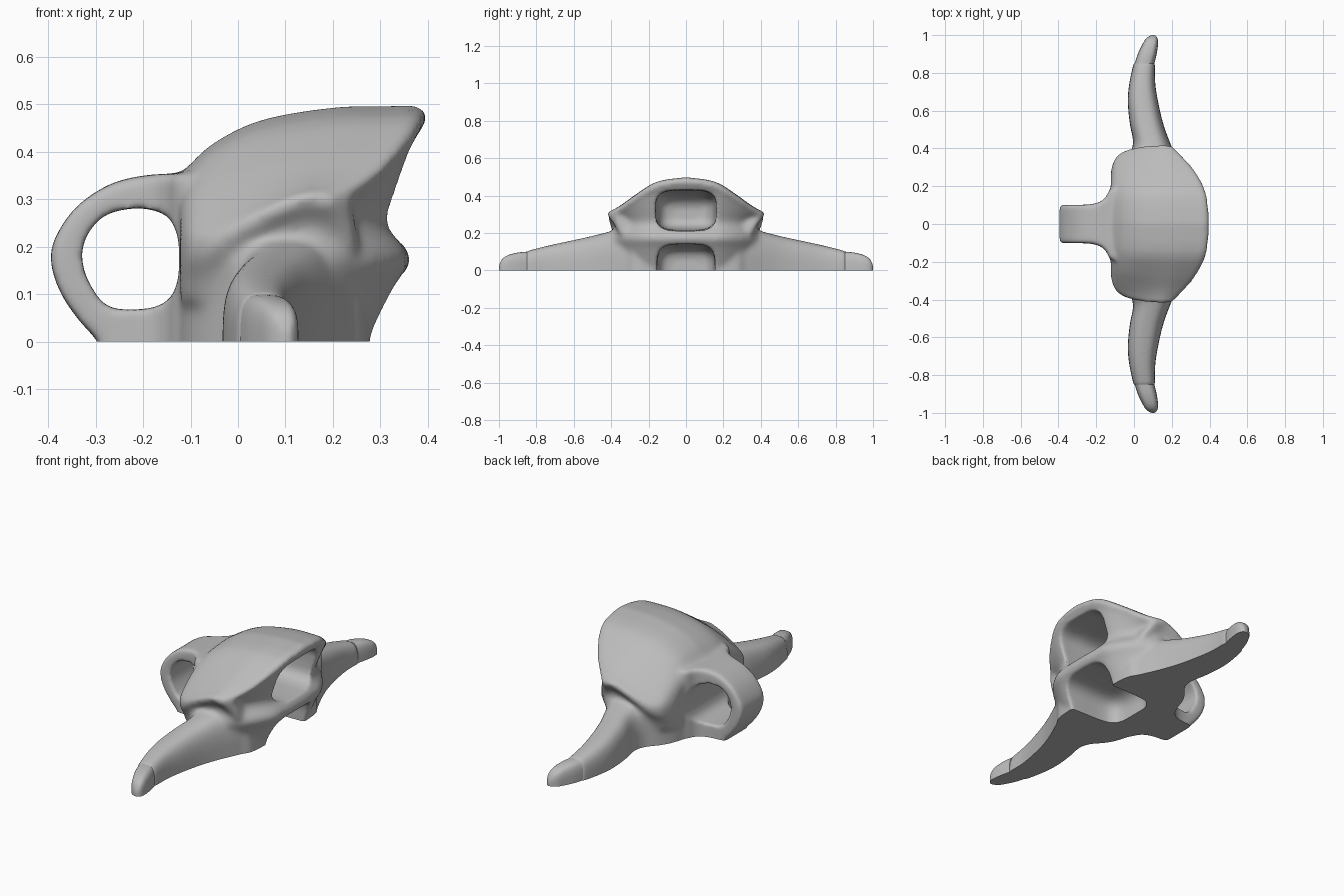
import bpy, bmesh, math

if "Cube" in bpy.data.objects:
    bpy.data.objects.remove(bpy.data.objects["Cube"])

grey = bpy.data.materials.new("plain_grey")
grey.use_nodes = True
grey.diffuse_color = (0.5, 0.5, 0.5, 1)
grey.node_tree.nodes["Principled BSDF"].inputs["Base Color"].default_value = (0.5, 0.5, 0.5, 1)


def smooth_rows(rows, steps=5):
    """Resample rows of numbers along a Catmull-Rom curve."""
    out = []
    for i in range(len(rows) - 1):
        a, b = rows[max(i - 1, 0)], rows[i]
        c, d = rows[i + 1], rows[min(i + 2, len(rows) - 1)]
        for k in range(steps):
            t = k / steps
            out.append([q + 0.5 * t * (r - p + t * (2*p - 5*q + 4*r - s + t * (3*(q - r) + s - p)))
                        for p, q, r, s in zip(a, b, c, d)])
    return out + [rows[-1]]


def loft(name, rings):
    """Closed skin over equal-length rings of points."""
    bm = bmesh.new()
    loops = [[bm.verts.new(p) for p in ring] for ring in rings]
    n = len(loops[0])
    for a, b in zip(loops, loops[1:]):
        for i in range(n):
            j = (i + 1) % n
            bm.faces.new((a[i], a[j], b[j], b[i]))
    bm.faces.new(loops[0])
    bm.faces.new(loops[-1])
    bmesh.ops.recalc_face_normals(bm, faces=bm.faces)
    mesh = bpy.data.meshes.new(name)
    bm.to_mesh(mesh)
    bm.free()
    obj = bpy.data.objects.new(name, mesh)
    bpy.context.collection.objects.link(obj)
    mesh.materials.append(grey)
    return obj


def prism(name, outline, axis, lo, hi):
    """Extrude a 2D outline along y or z."""
    place = (lambda u, v, d: (u, d, v)) if axis == "y" else (lambda u, v, d: (u, v, d))
    return loft(name, [[place(u, v, d) for u, v in outline] for d in (lo, hi)])


def bake(obj):
    bpy.ops.object.select_all(action="DESELECT")
    obj.select_set(True)
    bpy.context.view_layer.objects.active = obj
    bpy.ops.object.convert(target="MESH")


def boolean(obj, cutter, operation="DIFFERENCE"):
    mod = obj.modifiers.new("cut", "BOOLEAN")
    mod.operation, mod.object, mod.solver = operation, cutter, "EXACT"
    bake(obj)
    bpy.data.objects.remove(cutter)


def sign_pow(v, e):
    return math.copysign(abs(v) ** e, v)


def mirrored(rows):
    """Repeat rows for negative y, dropping a shared middle row at y = 0."""
    return rows + [(-r[0], *r[1:]) for r in reversed(rows) if r[0]]


# Domed shell: rows are x, half width, top, lip height, forward lean, bow, fullness
shell_rows = smooth_rows([
    (-0.122, 0.28, 0.35, 0.17, 0, 0, 0.45),
    (-0.10, 0.345, 0.375, 0.18, 0, 0, 0.5),
    (-0.05, 0.385, 0.42, 0.20, 0, 0, 0.65),
    (0.05, 0.41, 0.468, 0.255, 0.03, 0.01, 0.9),
    (0.20, 0.42, 0.494, 0.30, 0.08, 0.06, 1),
    (0.32, 0.42, 0.497, 0.30, 0.13, 0.13, 1),
    (0.38, 0.415, 0.497, 0.295, 0.15, 0.155, 1),
    (0.4, 0.40, 0.475, 0.29, 0.15, 0.16, 1)])
half = smooth_rows([(0, 1), (0.36, 0.89), (0.6, 0.59), (0.8, 0.28), (0.92, 0.12),
                    (1, 0.04), (0.99, -0.06), (0.92, -0.25), (0.86, -0.5)], 3)
section = half + [(-u, v) for u, v in reversed(half[1:])]
shell = loft("shell", [
    [(x + lean * min(0, z - 0.475) - bow * abs(u) ** 3, u * w, z)
     for u, z in ((u, lip + (v ** full if v > 0 else v) * (top - lip)) for u, v in section)]
    for x, w, top, lip, lean, bow, full in shell_rows])

# Core and cheeks: rows are y, back x, front setback, upper height factor
front = smooth_rows([(0.27, -0.06), (0.28, 0), (0.335, 0.12), (0.362, 0.165), (0.355, 0.195),
                     (0.327, 0.23), (0.32, 0.262), (0.338, 0.32), (0.367, 0.41)], 3)
core_rows = smooth_rows(mirrored([(0.38, -0.01, 0.16, 0.1), (0.3, -0.08, 0.075, 0.5),
                                  (0.2, -0.12, 0.014, 0.9), (0.1, -0.12, 0.002, 1),
                                  (0, -0.12, 0, 1)]))
core = loft("core", [
    [(x - setback, y, z if z < 0.262 else 0.262 + (z - 0.262) * k) for x, z in front]
    + [(0.1, y, 0.262 + 0.148 * k), (back, y, 0.22), (back, y, -0.06)]
    for y, back, setback, k in core_rows])


# Arms: rows are y, back x, front x, height
def arm_ring(y, x0, x1, h, e=0.65, inset=0.0):
    mid, r = (x0 + x1) / 2, (x1 - x0) / 2 - inset
    arc = [math.pi * k / 16 for k in range(17)]
    pts = [(mid + r * sign_pow(math.cos(a), e), y, (h - inset) * math.sin(a) ** e) for a in arc]
    return [(mid + r, y, -0.06)] + pts + [(mid - r, y, -0.06)]


arms = loft("arms", [arm_ring(*r) for r in smooth_rows(mirrored([
    (0.86, 0.0, 0.112, 0.102), (0.75, -0.024, 0.112, 0.13), (0.65, -0.033, 0.127, 0.152),
    (0.53, -0.022, 0.155, 0.178), (0.42, -0.005, 0.195, 0.205), (0.32, -0.05, 0.24, 0.235),
    (0.22, -0.11, 0.275, 0.25)]))])

# Ring handle: side profile trimmed to a flared plan, then pierced
outer = smooth_rows([(-0.1, 0.355), (-0.14, 0.354), (-0.2, 0.35), (-0.27, 0.332), (-0.34, 0.285),
                     (-0.385, 0.22), (-0.395, 0.17), (-0.375, 0.105), (-0.335, 0.045),
                     (-0.295, 0.003)], 3)
handle = prism("handle", outer + [(-0.28, -0.06), (-0.1, -0.06)], "y", -0.4, 0.4)
flare = smooth_rows([(-0.42, 0.102), (-0.26, 0.102), (-0.19, 0.113), (-0.15, 0.14),
                     (-0.13, 0.18), (-0.09, 0.2)], 4)
boolean(handle, prism("plan", flare + [(x, -y) for x, y in reversed(flare)], "z", -0.2, 0.5), "INTERSECT")
hole = smooth_rows([(-0.124, 0.17), (-0.127, 0.22), (-0.15, 0.265), (-0.21, 0.281), (-0.28, 0.266),
                    (-0.32, 0.22), (-0.328, 0.17), (-0.31, 0.118), (-0.27, 0.073), (-0.19, 0.07),
                    (-0.145, 0.09), (-0.127, 0.13), (-0.124, 0.17)], 4)[:-1]
hole_cutter = prism("hole", hole, "y", -0.5, 0.5)

# Fuse the parts into one skin
bpy.ops.object.select_all(action="DESELECT")
for part in (shell, core, arms, handle):
    part.select_set(True)
bpy.context.view_layer.objects.active = shell
bpy.ops.object.join()
body = shell
body.name = "body"


def remesh(obj, size, smooth):
    mod = obj.modifiers.new("fuse", "REMESH")
    mod.mode, mod.voxel_size = "VOXEL", size
    mod = obj.modifiers.new("soften", "SMOOTH")
    mod.factor, mod.iterations = 0.5, smooth
    bake(obj)


remesh(body, 0.009, 16)
boolean(body, hole_cutter)


# Front cavity and lower notch: rounded boxes swept along x
def pocket(name, rows, e):
    rings = []
    for x, w, z0, z1 in smooth_rows(rows, 4):
        angles = [2 * math.pi * k / 32 for k in range(32)]
        rings.append([(x, w * sign_pow(math.cos(a), e),
                       (z0 + z1) / 2 + (z1 - z0) / 2 * sign_pow(math.sin(a), e)) for a in angles])
    return loft(name, rings)


boolean(body, pocket("cavity", [(0.02, 0.07, 0.27, 0.33), (0.04, 0.12, 0.24, 0.37),
                                (0.1, 0.15, 0.22, 0.405), (0.25, 0.16, 0.215, 0.425),
                                (0.36, 0.165, 0.207, 0.43), (0.5, 0.19, 0.19, 0.45)], 0.55))
boolean(body, pocket("notch", [(0.0, 0.08, -0.1, 0.06), (0.02, 0.125, -0.13, 0.1),
                               (0.08, 0.15, -0.15, 0.125), (0.25, 0.155, -0.16, 0.138),
                               (0.5, 0.165, -0.16, 0.145)], 0.5))
remesh(body, 0.008, 8)

# Claw tips, slightly smaller than the arm ends they cap
tip_rows = smooth_rows([(0.85, 0.002, 0.11, 0.102), (0.9, 0.018, 0.122, 0.097),
                        (0.95, 0.042, 0.129, 0.084), (0.98, 0.06, 0.127, 0.065),
                        (0.995, 0.08, 0.118, 0.04), (1.0, 0.092, 0.11, 0.02)], 4)
tips = [loft(name, [arm_ring(s * y, a, b, h, 0.6, 0.002) for y, a, b, h in tip_rows])
        for name, s in (("front_claw_tip", -1), ("back_claw_tip", 1))]

# Slice everything flat at the ground and shade
for obj in [body] + tips:
    boolean(obj, prism("ground_cut", [(-2, -2), (2, -2), (2, 2), (-2, 2)], "z", -1, 0.0))
    bpy.ops.object.shade_smooth_by_angle(angle=math.radians(40))
